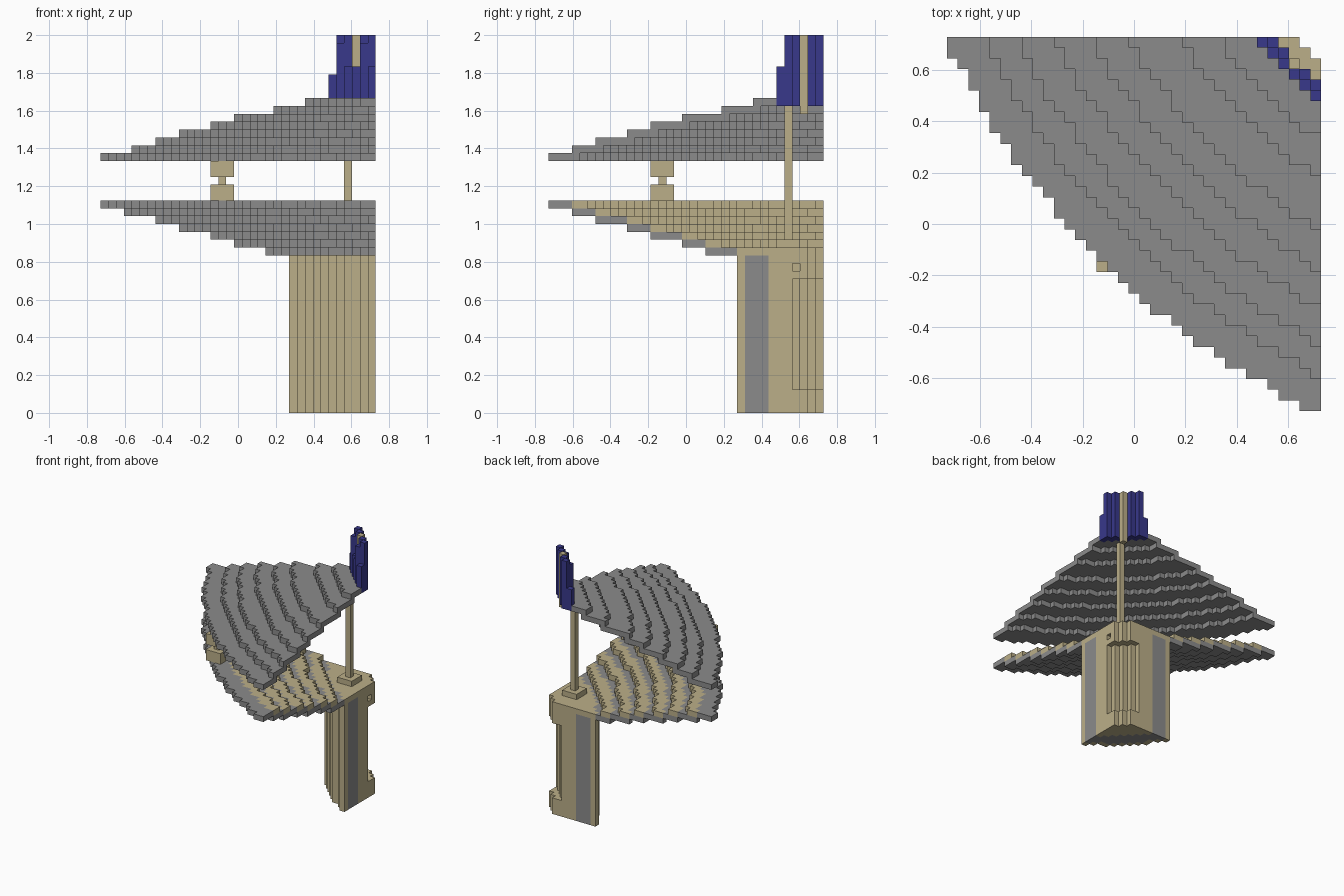
import bpy
import bmesh
import math

if "Cube" in bpy.data.objects:
    bpy.data.objects.remove(bpy.data.objects["Cube"], do_unlink=True)

N = 35            # cells per side
S = 2 / 48        # cell size
HALF = N * S / 2


def material(name, rgb):
    m = bpy.data.materials.new(name)
    m.use_nodes = True
    m.diffuse_color = (*rgb, 1)
    m.node_tree.nodes["Principled BSDF"].inputs["Base Color"].default_value = (*rgb, 1)
    return m


grey = material("stone grey", (0.26, 0.26, 0.26))
tan = material("sand tan", (0.50, 0.43, 0.25))
blue = material("deep blue", (0.04, 0.04, 0.26))


def arc(u, v):
    """Size of the shallow arc through a cell; u, v count from the back corner."""
    return math.sqrt((u + 31.5) ** 2 + (v + 31.3) ** 2 - 31.3 ** 2) - 31


def slab(name, mat, z0, z1, inside):
    """Extrude every grid cell that passes the test from level z0 to z1."""
    bm = bmesh.new()
    for u in range(N):
        for v in range(N):
            if inside(u, v):
                x, y = HALF - (u + 1) * S, HALF - (v + 1) * S
                corners = ((x, y), (x + S, y), (x + S, y + S), (x, y + S))
                bm.faces.new([bm.verts.new((a, b, z0 * S)) for a, b in corners])
    bmesh.ops.remove_doubles(bm, verts=bm.verts, dist=S / 10)
    base = bm.faces[:]
    new = bmesh.ops.extrude_face_region(bm, geom=base, use_keep_orig=True)["geom"]
    top = [g for g in new if isinstance(g, bmesh.types.BMVert)]
    bmesh.ops.translate(bm, verts=top, vec=(0, 0, (z1 - z0) * S))
    bmesh.ops.reverse_faces(bm, faces=base)
    mesh = bpy.data.meshes.new(name)
    bm.to_mesh(mesh)
    bm.free()
    mesh.materials.append(mat)
    obj = bpy.data.objects.new(name, mesh)
    bpy.context.collection.objects.link(obj)
    return obj


def ring(name, mat, z0, z1, inner, outer, corner=0):
    return slab(name, mat, z0, z1,
                lambda u, v: inner <= arc(u, v) < outer and u + v >= corner)


def block(name, mat, u0, u1, v0, v1, z0, z1):
    return slab(name, mat, z0, z1,
                lambda u, v: u0 <= u <= u1 and v0 <= v <= v1)


# Pillar: tan skin, grey layer, tan core with a recess at the back corner
ring("pillar_skin", tan, 0, 20, 10, 11)
ring("pillar_grey_layer", grey, 0, 20, 7, 10)
ring("pillar_core", tan, 3, 17, -9, 7, 4)
ring("pillar_base_cap", tan, 0, 3, -9, 7, 2)
ring("pillar_top_cap_lower", tan, 17, 18, -9, 7, 2)
slab("pillar_top_cap_notched", tan, 18, 19,
     lambda u, v: arc(u, v) < 7 and u + v >= 2 and (u, v) != (0, 3))
ring("pillar_top_cap_upper", tan, 19, 20, -9, 7, 2)

# Lower bowl: grey steps rising outward, each with a tan inner lip
bowl = [11, 14.45, 18, 21.45, 25, 28.45, 32, 35]
for i in range(len(bowl) - 1):
    z = 20 + i
    ring(f"bowl_step_{i}", grey, z, z + 1, bowl[i], bowl[i + 1])
    if i:
        ring(f"bowl_lip_{i}", tan, z, z + 1, bowl[i] - 2, bowl[i])
ring("bowl_floor", tan, 20, 21, -9, 11, 2)

# Roof: thin grey steps rising inward to the back corner
roof = [35, 31.45, 28.45, 25, 21.45, 18, 13, 9.45]
for i, outer in enumerate(roof):
    inner = roof[i + 1] - 1 if i + 1 < len(roof) else -9
    ring(f"roof_step_{i}", grey, 32 + i, 33 + i, inner, outer, 6)

# Rim post between bowl and roof
block("rim_post_foot", tan, 18, 20, 19, 21, 27, 29)
block("rim_post_neck", tan, 19, 19, 20, 20, 29, 30)
block("rim_post_head", tan, 18, 20, 19, 21, 30, 32)

# Inner pole on its base, and the mast above
block("pole_base", tan, 2, 4, 3, 5, 21, 22)
block("pole", tan, 3, 3, 4, 4, 22, 39)
block("mast", tan, 2, 2, 2, 2, 38, 48)

# Blue crest: tall back row and an uneven front row on the diagonal
slab("crest_back", blue, 39, 48, lambda u, v: u + v == 4 and u != 2)
for u, top in enumerate([44, 47, 44, 44, 47, 43]):
    block(f"crest_front_{u}", blue, u, u, 5 - u, 5 - u, 39, top)
